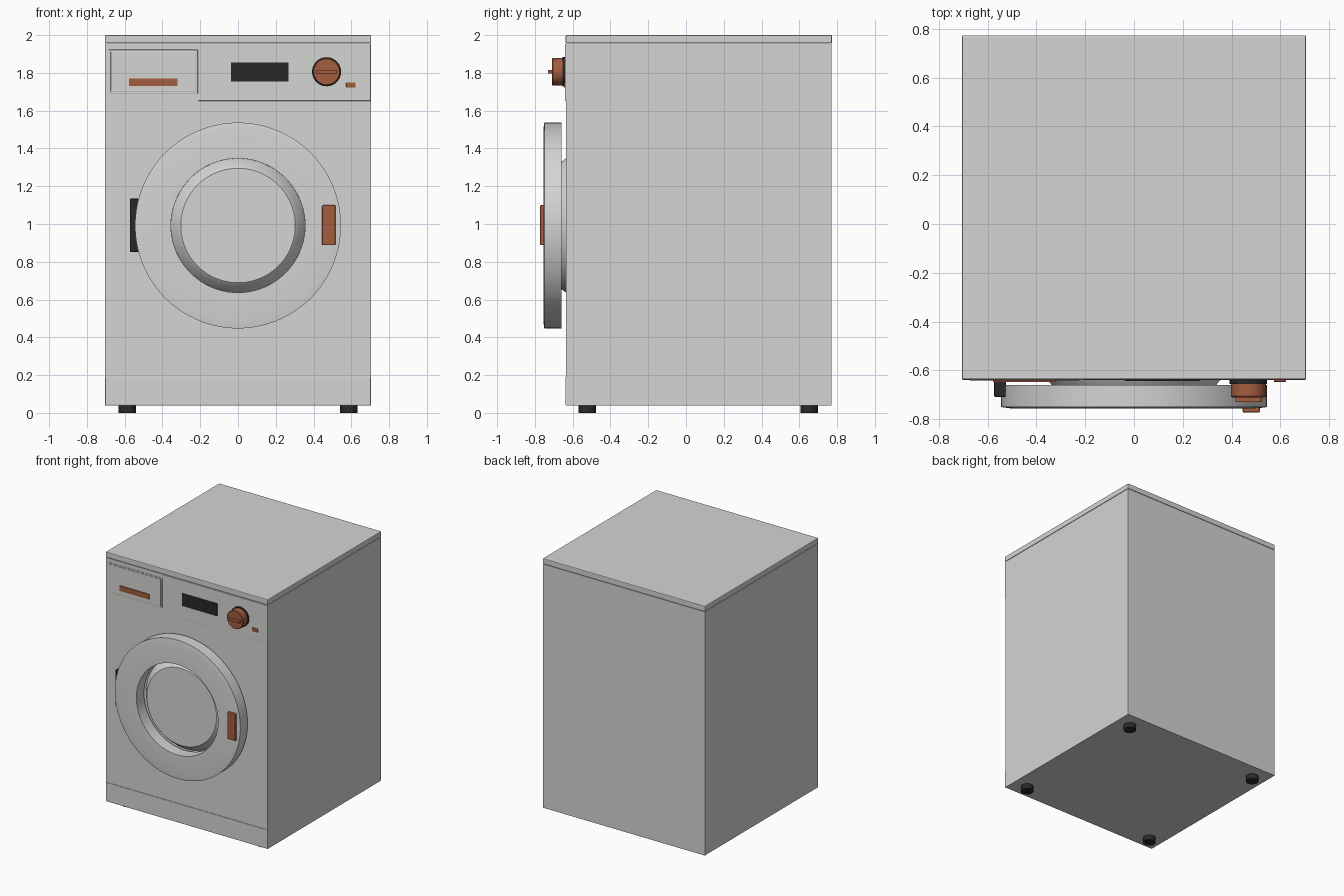
import bpy, bmesh, math
from mathutils import Matrix

if "Cube" in bpy.data.objects:
    bpy.data.objects.remove(bpy.data.objects["Cube"])


def material(name, rgb):
    m = bpy.data.materials.new(name)
    m.diffuse_color = (*rgb, 1)
    m.use_nodes = True
    m.node_tree.nodes["Principled BSDF"].inputs["Base Color"].default_value = m.diffuse_color
    return m


WHITE = material("light grey enamel", (0.66, 0.66, 0.645))
COPPER = material("copper", (0.37, 0.11, 0.05))
BLACK = material("black plastic", (0.022, 0.022, 0.022))


def finish(bm, name, mat, smooth=False, bevel=0, segments=2):
    bmesh.ops.recalc_face_normals(bm, faces=bm.faces)
    mesh = bpy.data.meshes.new(name)
    bm.to_mesh(mesh)
    bm.free()
    mesh.materials.append(mat)
    ob = bpy.data.objects.new(name, mesh)
    bpy.context.collection.objects.link(ob)
    if bevel:
        mod = ob.modifiers.new("edge", 'BEVEL')
        mod.width, mod.segments = bevel, segments
    if smooth:
        bpy.ops.object.select_all(action='DESELECT')
        ob.select_set(True)
        bpy.context.view_layer.objects.active = ob
        bpy.ops.object.shade_smooth_by_angle(angle=math.radians(30))
    return ob


def box(name, mat, x, y, z, bevel=0):
    bm = bmesh.new()
    size = [b - a for a, b in (x, y, z)]
    mid = [(a + b) / 2 for a, b in (x, y, z)]
    bmesh.ops.create_cube(bm, size=1, matrix=Matrix.Translation(mid) @ Matrix.Diagonal((*size, 1)))
    return finish(bm, name, mat, bevel=bevel)


def lathe(name, mat, profile, cx, cz, closed=False, n=96):
    """Turn (radius, y) points round an axis that runs along y."""
    bm = bmesh.new()
    rings = []
    for r, y in profile:
        rings.append([bm.verts.new((cx + r * math.cos(2 * math.pi * i / n), y,
                                    cz + r * math.sin(2 * math.pi * i / n))) for i in range(n)])
    pairs = list(zip(rings, rings[1:]))
    if closed:
        pairs.append((rings[-1], rings[0]))
    for a, b in pairs:
        for i in range(n):
            j = (i + 1) % n
            bm.faces.new((a[i], a[j], b[j], b[i]))
    if not closed:
        bm.faces.new(rings[0])
        bm.faces.new(rings[-1])
    return finish(bm, name, mat, smooth=True)


F = -0.635    # cabinet front
W = 0.705     # half width
B = 0.773     # cabinet back

# Cabinet, worktop and kick plate
box("cabinet", WHITE, (-W + .002, W - .002), (F, B - .002), (0.04, 1.955))
box("worktop", WHITE, (-W, W), (F - .002, B), (1.957, 2.0), bevel=0.005)
box("kick_plate", WHITE, (-W + .002, W - .002), (F - .004, F + .01), (0.042, 0.19), bevel=0.002)

# Control panel with display, button and detergent drawer
box("control_panel", WHITE, (-0.21, W - .002), (F - .005, F + .01), (1.652, 1.954), bevel=0.002)
box("display", BLACK, (-0.036, 0.268), (F - .008, F), (1.755, 1.855))
box("button", COPPER, (0.573, 0.623), (F - .012, F), (1.722, 1.749), bevel=0.003)
box("drawer_frame", WHITE, (-0.685, -0.213), (F - .003, F + .01), (1.688, 1.923), bevel=0.002)
box("drawer_front", WHITE, (-0.674, -0.224), (F - .006, F + .01), (1.698, 1.913), bevel=0.003)
box("drawer_handle", COPPER, (-0.577, -0.32), (F - .012, F), (1.73, 1.771))

# Programme knob
KX, KZ = 0.469, 1.806
lathe("knob_base", BLACK, [(0.077, F + .005), (0.077, -0.655)], KX, KZ, n=48)
lathe("knob", COPPER, [(0.072, -0.655), (0.072, -0.705), (0.068, -0.71)], KX, KZ, n=48)
box("knob_grip", COPPER, (KX - .053, KX + .053), (-0.73, -0.70), (KZ - .009, KZ + .009), bevel=0.002)

# Door ring, raised window, handle and hinge
DZ = 0.992
lathe("door_ring", WHITE, [(0.355, -0.66), (0.545, -0.66), (0.545, -0.75),
                           (0.51, -0.755), (0.355, -0.755)], 0, DZ, closed=True, n=128)
lathe("door_window", WHITE, [(0.357, F + .005), (0.352, -0.64), (0.337, -0.66), (0.322, -0.68),
                             (0.312, -0.692), (0.303, -0.70)], 0, DZ, n=128)
box("door_handle", COPPER, (0.445, 0.516), (-0.773, -0.745), (0.888, 1.1), bevel=0.006)
box("door_hinge", BLACK, (-0.573, -0.525), (-0.708, F + .005), (0.853, 1.134), bevel=0.004)

# Feet
for sx in (-1, 1):
    for name, y in (("front_foot", -0.523), ("back_foot", 0.653)):
        bm = bmesh.new()
        bmesh.ops.create_cone(bm, cap_ends=True, segments=32, radius1=0.046, radius2=0.046,
                              depth=0.042, matrix=Matrix.Translation((sx * 0.587, y, 0.021)))
        finish(bm, name, BLACK, smooth=True)
